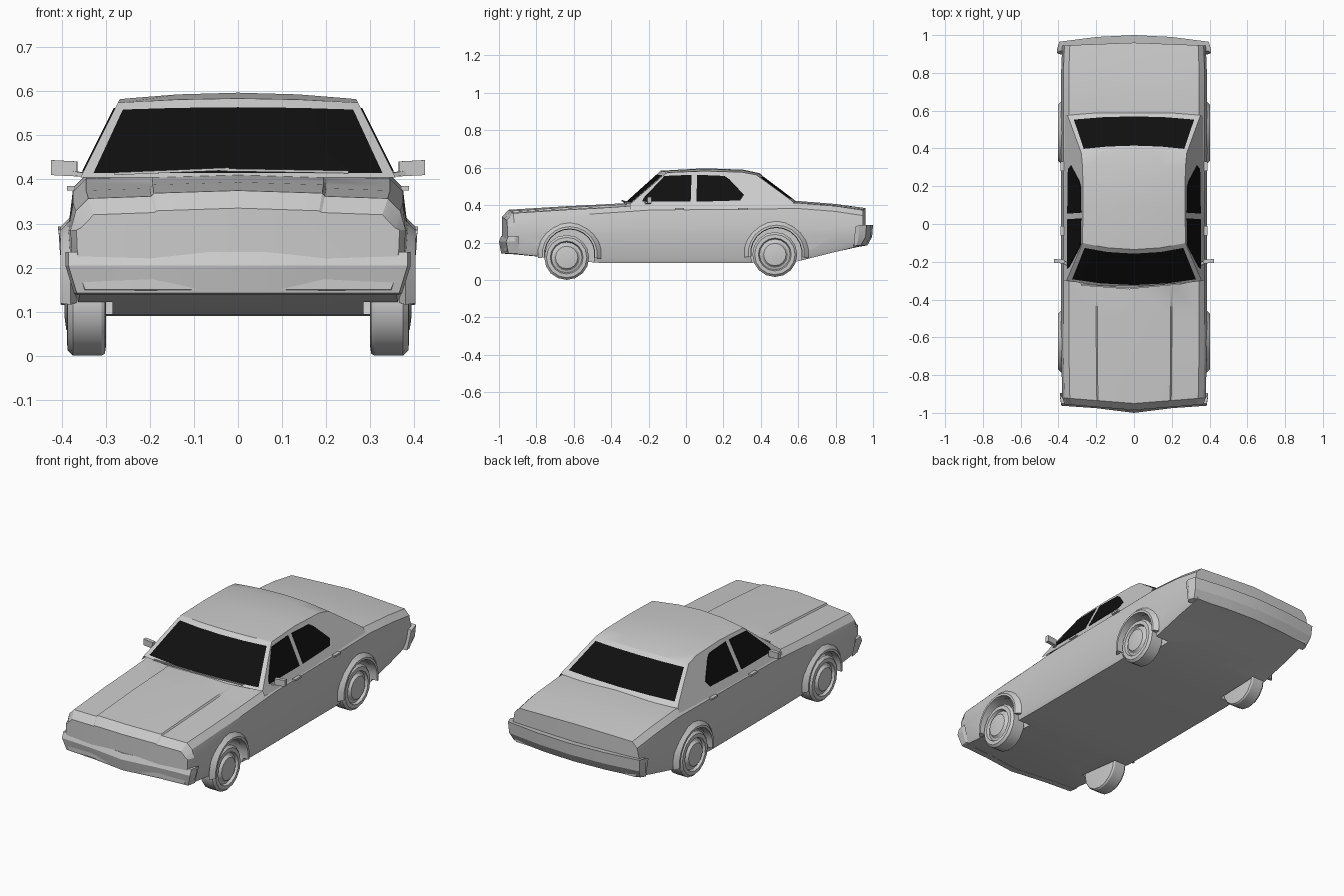
import bpy, bmesh, math
from mathutils import Vector

cube = bpy.data.objects.get("Cube")
if cube:
    bpy.data.objects.remove(cube, do_unlink=True)


def material(name, value):
    m = bpy.data.materials.new(name)
    m.use_nodes = True
    m.diffuse_color = (value, value, value, 1)
    m.node_tree.nodes["Principled BSDF"].inputs["Base Color"].default_value = m.diffuse_color
    return m


PAINT = material("light_grey_paint", 0.6)
GLASS = material("black_glass", 0.005)


def finish(name, bm, mats=(PAINT,)):
    bmesh.ops.recalc_face_normals(bm, faces=bm.faces)
    mesh = bpy.data.meshes.new(name)
    bm.to_mesh(mesh)
    bm.free()
    for m in mats:
        mesh.materials.append(m)
    obj = bpy.data.objects.new(name, mesh)
    bpy.context.collection.objects.link(obj)
    return obj


def activate(obj):
    bpy.ops.object.select_all(action='DESELECT')
    obj.select_set(True)
    bpy.context.view_layer.objects.active = obj


def smooth(obj, angle=30):
    activate(obj)
    bpy.ops.object.shade_smooth_by_angle(angle=math.radians(angle))
    return obj


def loft(bm, rings, closed=True, caps=True):
    rows = [[bm.verts.new(p) for p in ring] for ring in rings]
    n = len(rows[0])
    for a, b in zip(rows, rows[1:]):
        for i in range(n if closed else n - 1):
            j = (i + 1) % n
            bm.faces.new((a[i], a[j], b[j], b[i]))
    if caps:
        bm.faces.new(rows[0])
        bm.faces.new(rows[-1])
    return rows


def bar(name, p, q, half_w, half_h):
    # Box beam between two points
    p, q = Vector(p), Vector(q)
    side = (q - p).cross(Vector((0, 0, 1))).normalized() * half_w
    up = Vector((0, 0, half_h))
    bm = bmesh.new()
    loft(bm, [[c - side - up, c + side - up, c + side + up, c - side + up] for c in (p, q)])
    return finish(name, bm)


# Lower body: y, bottom, top, width factor, end bow, hood step
STATIONS = [
    (-0.955, 0.15, 0.325, 0.95, -0.03, 0.004),
    (-0.92, 0.14, 0.362, 0.985, -0.03, 0.007),
    (-0.64, 0.11, 0.38, 1, 0, 0.008),
    (-0.48, 0.092, 0.388, 1, 0, 0.008),
    (-0.33, 0.09, 0.398, 1, 0, 0.006),
    (-0.2, 0.09, 0.407, 1, 0, 0),
    (0.3, 0.09, 0.412, 1, 0, 0),
    (0.6, 0.1, 0.416, 1, 0, 0),
    (0.8, 0.15, 0.4, 1, 0, 0),
    (0.945, 0.185, 0.378, 0.985, 0.015, 0),
]
bm = bmesh.new()
rings = []
for y, zb, zt, w, bow, step in STATIONS:
    half = [(0, zb), (0.365, zb), (0.375, zb + 0.025), (0.384, 0.24), (0.386, 0.285),
            (0.374, zt - 0.034), (0.345, zt - 0.005), (0.2, zt), (0.194, zt + step),
            (0, zt + 0.006 + step)]
    full = half + [(-x, z) for x, z in half[-2:0:-1]]
    rings.append([(x * w, y + bow * (1 - abs(x) / 0.386), z) for x, z in full])
rows = loft(bm, rings, caps=False)
for row in (rows[0], rows[-1]):
    bm.faces.new(row[:10])
    bm.faces.new(row[9:] + row[:1])
body = finish("lower_body", bm)


def circle(x, cy, cz, r, n, start=0.0, span=2 * math.pi):
    return [(x, cy + r * math.cos(start + span * i / n), cz + r * math.sin(start + span * i / n))
            for i in range(n)]


# Wheel arch openings
ARCHES = {"front": (-0.622, 0.138, 0.135), "rear": (0.483, 0.143, 0.138)}
bm = bmesh.new()
for cy, cz, r in ARCHES.values():
    for s in (-1, 1):
        loft(bm, [circle(s * x, cy, cz, r, 24) for x in (0.285, 0.5)])
cutter = finish("arch_cutter", bm)
cutter.hide_render = True
mod = body.modifiers.new("arches", 'BOOLEAN')
mod.operation = 'DIFFERENCE'
mod.solver = 'EXACT'
mod.object = cutter
activate(body)
bpy.ops.object.modifier_apply(modifier=mod.name)
bpy.data.objects.remove(cutter, do_unlink=True)
smooth(body, 25)

# Cabin: windscreen, roof and rear window as one bowed sheet with side walls
def wall_x(z):
    return 0.355 - (z - 0.41) * 0.5


# y, edge height, bow in y, crown in z
ROOF = [
    (-0.30, 0.405, -0.035, 0), (-0.288, 0.415, -0.035, 0), (-0.122, 0.558, -0.035, 0.006),
    (-0.10, 0.574, -0.035, 0.01), (0.1, 0.582, 0, 0.015), (0.3, 0.576, 0.01, 0.013),
    (0.375, 0.562, 0.02, 0.008), (0.395, 0.548, 0.02, 0.004), (0.55, 0.435, 0.02, 0),
    (0.575, 0.415, 0.02, 0),
]
COLS = (-1, -0.93, -0.5, 0, 0.5, 0.93, 1)
bm = bmesh.new()
rings = []
for y, z, bow, crown in ROOF:
    sheet = [(c * wall_x(z), y + bow * (1 - c * c), z + crown * (1 - c * c)) for c in COLS]
    foot = wall_x(0.38)
    rings.append([(-foot, y, 0.38)] + sheet + [(foot, y, 0.38)])
loft(bm, rings, closed=False, caps=False)
bm.faces.ensure_lookup_table()
per_row = len(COLS) + 1
for i, f in enumerate(bm.faces):
    row, col = divmod(i, per_row)
    if row in (1, 7) and 2 <= col <= 5:
        f.material_index = 1
smooth(finish("cabin", bm, (PAINT, GLASS)), 25)

# Side windows
PANES = {
    "front_door_window": [(-0.235, 0.418), (-0.225, 0.44), (-0.115, 0.556), (0.03, 0.562),
                          (0.025, 0.418)],
    "rear_door_window": [(0.055, 0.418), (0.06, 0.562), (0.205, 0.556), (0.23, 0.54),
                         (0.31, 0.455), (0.29, 0.425)],
}
for name, pts in PANES.items():
    for s, side in ((1, "left"), (-1, "right")):
        bm = bmesh.new()
        loft(bm, [[(s * (wall_x(z) + d), y, z) for y, z in pts] for d in (-0.003, 0.003)])
        finish(f"{side}_{name}", bm, (GLASS,))

# Wheels and raised arch lips
WHEELS = {"front": (-0.638, 0.12), "rear": (0.475, 0.136)}
TYRE = [(0.3, 0.1), (0.302, 0.115), (0.31, 0.12), (0.375, 0.12), (0.387, 0.108), (0.388, 0.088),
        (0.374, 0.082), (0.378, 0.07), (0.39, 0.06), (0.394, 0.03)]
for end in ("front", "rear"):
    for s, side in ((1, "left"), (-1, "right")):
        cy, cz = WHEELS[end]
        bm = bmesh.new()
        loft(bm, [circle(s * x, cy, cz, r, 16) for x, r in TYRE])
        smooth(finish(f"{end}_{side}_wheel", bm), 30)
        cy, cz, r = ARCHES[end]
        bm = bmesh.new()
        section = [(0.365, r - 0.003), (0.403, r), (0.403, r + 0.012), (0.38, r + 0.035)]
        arcs = [circle(s * x, cy, cz, q, 13, -0.15, math.pi * 1.18) for x, q in section]
        loft(bm, list(zip(*arcs)))
        smooth(finish(f"{end}_{side}_arch_lip", bm), 35)


# Bumpers: section swept across the car, wrapping at the corners
def bumper(name, section, path):
    bm = bmesh.new()
    path = path + [(-x, y, k) for x, y, k in path[-2::-1]]
    loft(bm, [[(x * wx, y + dy * k, z) for dy, z, wx in section] for x, y, k in path])
    return smooth(finish(name, bm), 20)


bumper("front_bumper",
       [(0.05, 0.235, 1), (0.012, 0.235, 1), (0, 0.205, 1), (0.012, 0.142, 0.95), (0.05, 0.138, 0.94)],
       [(0.392, -0.915, 0.4), (0.385, -0.962, 1), (0.2, -0.975, 1), (0, -1.0, 1)])
bumper("rear_bumper",
       [(-0.05, 0.285, 1), (0, 0.293, 1), (-0.005, 0.23, 0.99), (-0.03, 0.185, 0.96), (-0.07, 0.178, 0.95)],
       [(0.408, 0.925, 0.4), (0.395, 0.965, 1), (0.2, 0.99, 1), (0, 1.0, 1)])

# Mirrors and door handles
for s, side in ((1, "left"), (-1, "right")):
    bar(f"{side}_mirror", (s * 0.365, -0.2, 0.424), (s * 0.424, -0.195, 0.427), 0.01, 0.017)
    bar(f"{side}_mirror_arm", (s * 0.345, -0.215, 0.41), (s * 0.38, -0.2, 0.415), 0.008, 0.005)
    for name, y in (("front", -0.06), ("rear", 0.28)):
        bar(f"{side}_{name}_door_handle", (s * 0.379, y, 0.38), (s * 0.379, y + 0.05, 0.38), 0.009, 0.005)

# Wipers
bar("right_wiper", (-0.28, -0.322, 0.413), (-0.02, -0.342, 0.424), 0.004, 0.003)
bar("left_wiper", (-0.04, -0.342, 0.422), (0.25, -0.315, 0.417), 0.004, 0.003)
